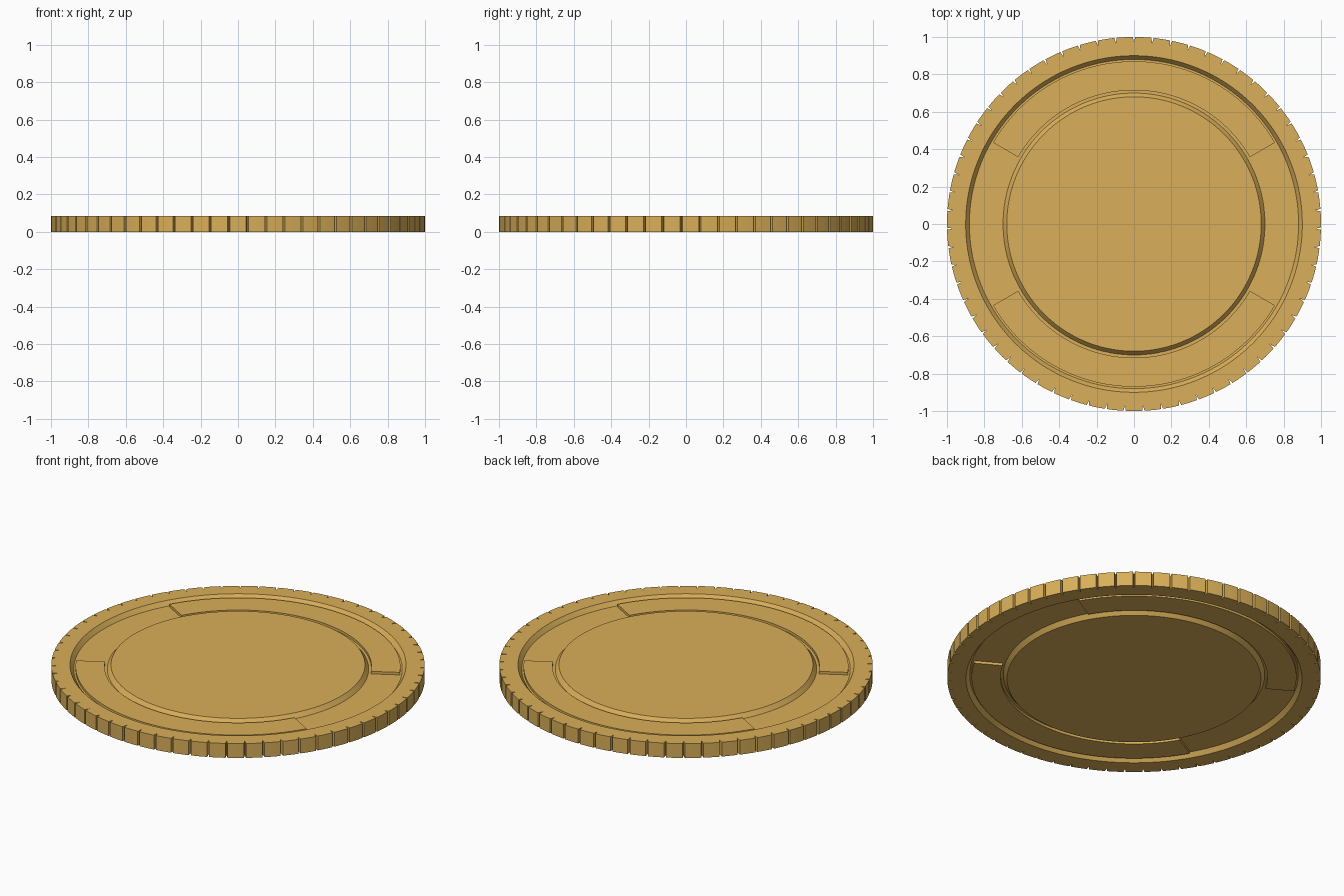
import bpy, bmesh, math

if "Cube" in bpy.data.objects:
    bpy.data.objects.remove(bpy.data.objects["Cube"])

H = 0.085          # coin thickness
DEPTH = 0.025      # depth of the sunken ring on each face
TEETH = 63         # notches round the rim

gold = bpy.data.materials.new("gold")
gold.diffuse_color = (0.70, 0.43, 0.10, 1)
gold.use_nodes = True
gold.node_tree.nodes["Principled BSDF"].inputs["Base Color"].default_value = gold.diffuse_color


def finish(bm, name):
    bmesh.ops.recalc_face_normals(bm, faces=bm.faces[:])
    me = bpy.data.meshes.new(name)
    bm.to_mesh(me)
    bm.free()
    ob = bpy.data.objects.new(name, me)
    bpy.context.collection.objects.link(ob)
    me.materials.append(gold)
    bpy.ops.object.select_all(action='DESELECT')
    ob.select_set(True)
    bpy.context.view_layer.objects.active = ob
    bpy.ops.object.shade_smooth_by_angle(angle=math.radians(30))
    return ob


# Coin body: lathe profile, mirrored top to bottom, with grooves in the rim
half = [(0.68, H), (0.70, H - DEPTH), (0.88, H - DEPTH), (0.90, H), (0.965, H), (1.0, H)]
profile = half + [(r, H - z) for r, z in reversed(half)]
step = 2 * math.pi / TEETH
offsets = [0.0, 0.006, step / 3, 2 * step / 3, step - 0.006]

bm = bmesh.new()
rings = []
for t in range(TEETH):
    for k, off in enumerate(offsets):
        a = math.pi / 2 + t * step + off
        ring = []
        for r, z in profile:
            rr = 0.97 if (r == 1.0 and k == 0) else r
            ring.append(bm.verts.new((rr * math.cos(a), rr * math.sin(a), z)))
        rings.append(ring)
top = bm.verts.new((0, 0, H))
bottom = bm.verts.new((0, 0, 0))
for i, ring in enumerate(rings):
    nxt = rings[(i + 1) % len(rings)]
    for j in range(len(profile) - 1):
        bm.faces.new((ring[j], ring[j + 1], nxt[j + 1], nxt[j]))
    bm.faces.new((top, ring[0], nxt[0]))
    bm.faces.new((bottom, nxt[-1], ring[-1]))
finish(bm, "coin_body")


# Raised arc bands, 120 degrees each, standing proud on both faces
def arc_band(name, centre, r0=0.715, r1=0.87, z0=0.010, z1=H - 0.010, n=60):
    bm = bmesh.new()
    rings = []
    for i in range(n + 1):
        a = math.radians(centre - 60 + 120 * i / n)
        rings.append([bm.verts.new((r * math.cos(a), r * math.sin(a), z))
                      for r, z in ((r0, z0), (r1, z0), (r1, z1), (r0, z1))])
    for p, q in zip(rings, rings[1:]):
        for j in range(4):
            bm.faces.new((p[j], p[(j + 1) % 4], q[(j + 1) % 4], q[j]))
    bm.faces.new(rings[0])
    bm.faces.new(rings[-1])
    finish(bm, name)


arc_band("back_arc_band", 90)
arc_band("front_arc_band", 270)
